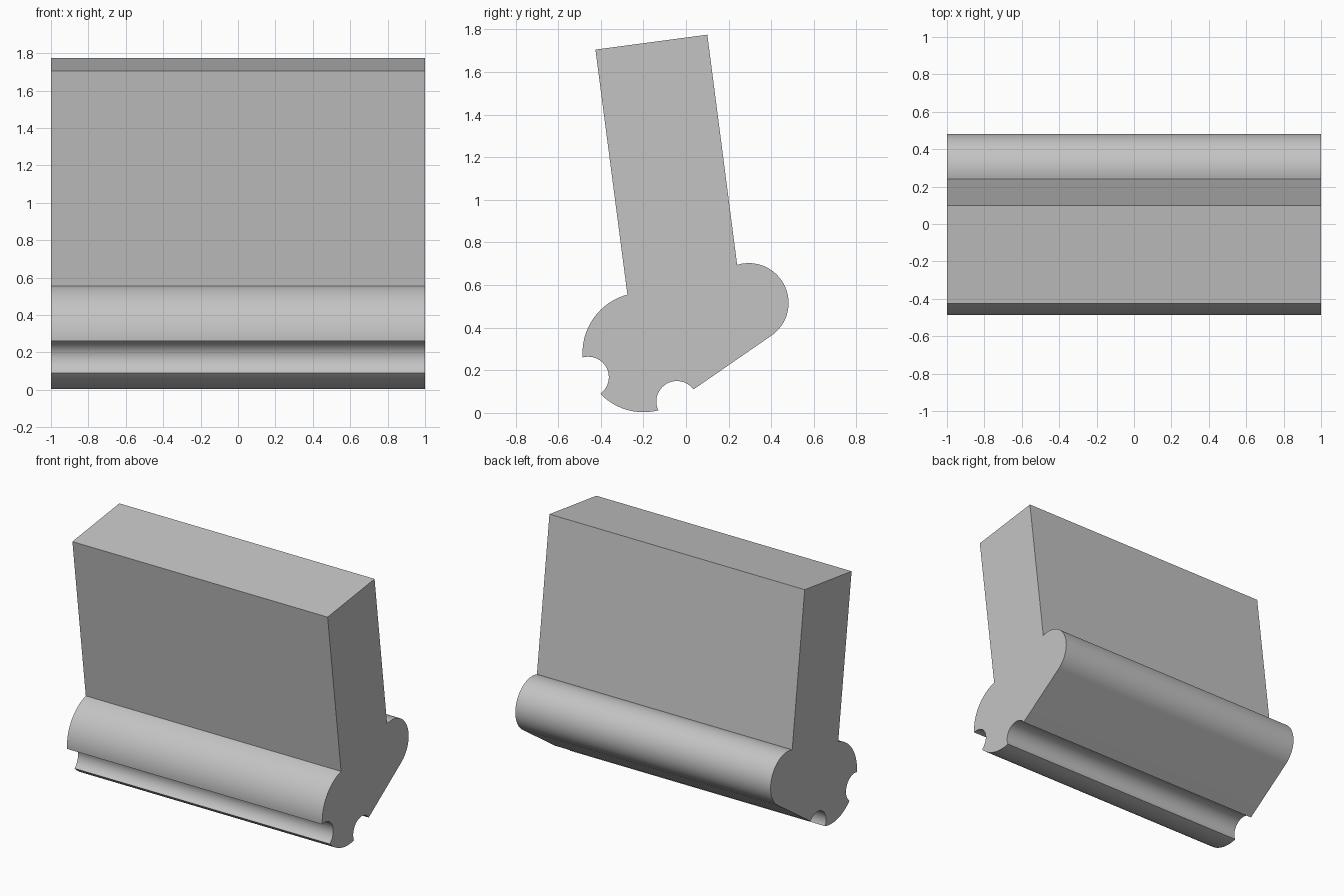
import bpy
import bmesh
from math import atan2, cos, sin, hypot, tau, radians

cube = bpy.data.objects.get("Cube")
if cube:
    bpy.data.objects.remove(cube, do_unlink=True)

HALF_LENGTH = 1.0


def arc(centre, start, end, turn, steps=24):
    """Points from start to end about centre; turn is 1 anticlockwise, -1 clockwise."""
    (cy, cz), (sy, sz), (ey, ez) = centre, start, end
    a0, a1 = atan2(sz - cz, sy - cy), atan2(ez - cz, ey - cy)
    sweep = turn * ((turn * (a1 - a0)) % tau)
    r0, r1 = hypot(sy - cy, sz - cz), hypot(ey - cy, ez - cz)
    points = []
    for i in range(steps + 1):
        t = i / steps
        r, a = r0 + (r1 - r0) * t, a0 + sweep * t
        points.append((cy + r * cos(a), cz + r * sin(a)))
    return points


# Corners of the side profile, as (y, z)
slab_front, slab_back = (-0.425, 1.705), (0.10, 1.775)
heel_top, heel_end = (0.24, 0.695), (0.397, 0.36)
under_start, under_end = (0.035, 0.11), (-0.13, 0.012)
nose_low, nose_high = (-0.402, 0.09), (-0.485, 0.26)
slab_foot = (-0.275, 0.555)
nose_centre = (-0.20, 0.284)

profile = [slab_front, slab_back]
profile += arc((0.295, 0.515), heel_top, heel_end, -1, 32)         # rounded heel
profile += arc((-0.043, 0.053), under_start, under_end, 1)         # lower groove
profile += arc(nose_centre, under_end, nose_low, -1)[1:]           # rounded tip
profile += arc((-0.458, 0.167), nose_low, nose_high, 1)[1:]        # front groove
profile += arc(nose_centre, nose_high, slab_foot, -1)[1:]          # rounded nose

# Extrude the profile along x
bm = bmesh.new()
face = bm.faces.new([bm.verts.new((-HALF_LENGTH, y, z)) for y, z in profile])
result = bmesh.ops.extrude_face_region(bm, geom=[face], use_keep_orig=True)
moved = [v for v in result["geom"] if isinstance(v, bmesh.types.BMVert)]
bmesh.ops.translate(bm, verts=moved, vec=(2 * HALF_LENGTH, 0, 0))
bmesh.ops.recalc_face_normals(bm, faces=bm.faces[:])
mesh = bpy.data.meshes.new("grooved_bar")
bm.to_mesh(mesh)
bm.free()

bar = bpy.data.objects.new("grooved_bar", mesh)
bpy.context.collection.objects.link(bar)

# Plain grey
grey = bpy.data.materials.new("light_grey")
grey.use_nodes = True
colour = (0.55, 0.55, 0.55, 1)
grey.diffuse_color = colour
grey.node_tree.nodes["Principled BSDF"].inputs["Base Color"].default_value = colour
mesh.materials.append(grey)

bpy.ops.object.select_all(action="DESELECT")
bar.select_set(True)
bpy.context.view_layer.objects.active = bar
bpy.ops.object.shade_smooth_by_angle(angle=radians(25))
